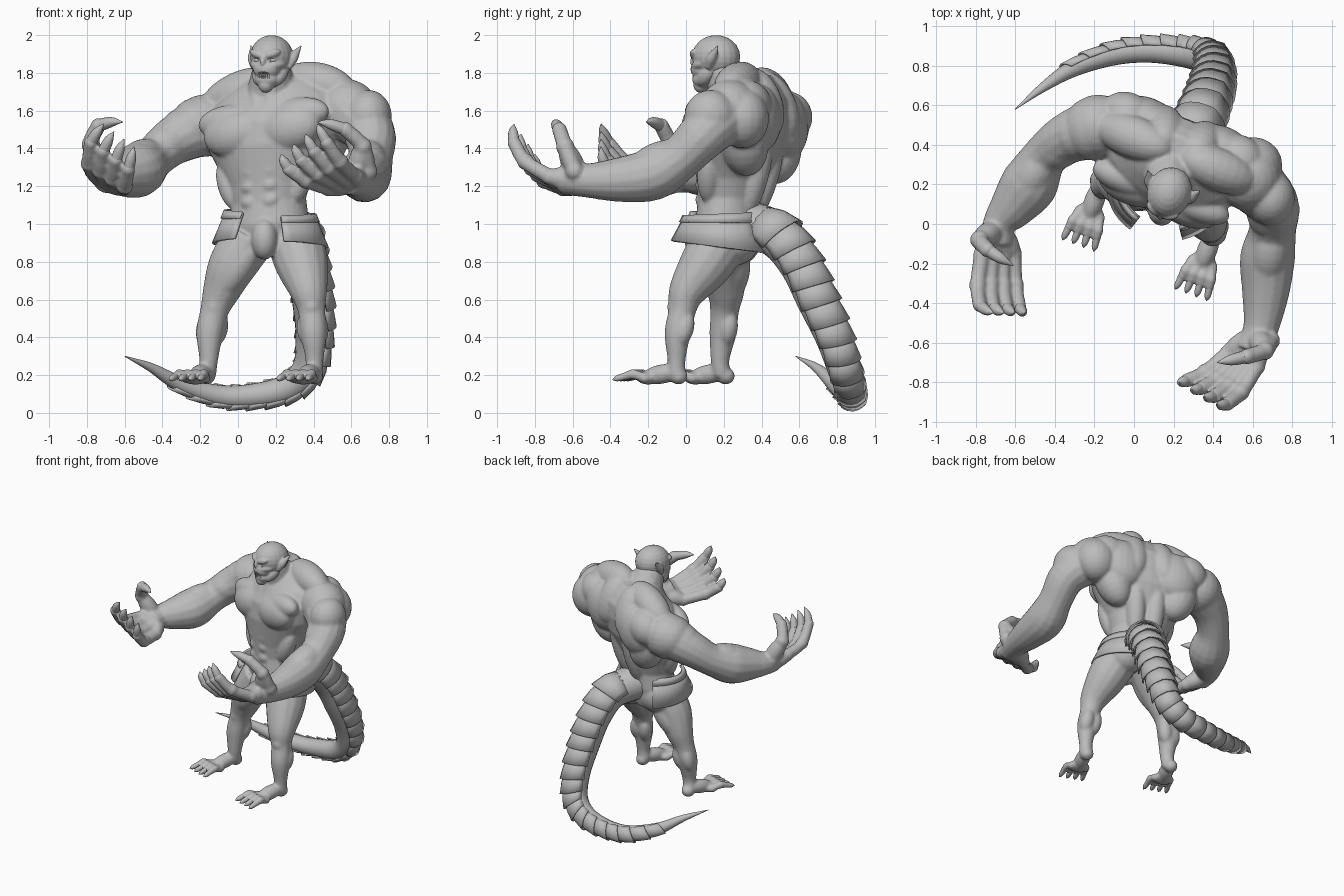
import bpy, bmesh, math
from mathutils import Vector, Matrix

cube = bpy.data.objects.get("Cube")
if cube:
    bpy.data.objects.remove(cube, do_unlink=True)

grey = bpy.data.materials.new("clay_grey")
grey.use_nodes = True
grey.diffuse_color = (0.5, 0.5, 0.5, 1)
grey.node_tree.nodes["Principled BSDF"].inputs["Base Color"].default_value = (0.5, 0.5, 0.5, 1)
WORLD = Matrix.Identity(4)


def finish(bm, name, voxel=None, thickness=None, smoothing=3, cutter=None):
    bmesh.ops.recalc_face_normals(bm, faces=bm.faces[:])
    mesh = bpy.data.meshes.new(name)
    bm.to_mesh(mesh)
    bm.free()
    mesh.materials.append(grey)
    mesh.shade_smooth()
    mesh.set_sharp_from_angle(angle=math.radians(45))
    obj = bpy.data.objects.new(name, mesh)
    bpy.context.collection.objects.link(obj)
    if voxel:
        remesh = obj.modifiers.new("fuse", 'REMESH')
        remesh.mode = 'VOXEL'
        remesh.voxel_size = voxel
        remesh.use_smooth_shade = True
    if cutter:
        obj.modifiers.new("hollows", 'BOOLEAN').object = cutter
    if voxel:
        relax = obj.modifiers.new("relax", 'SMOOTH')
        relax.factor = 0.5
        relax.iterations = smoothing
    if thickness:
        obj.modifiers.new("thickness", 'SOLIDIFY').thickness = thickness
    return obj


def frame(x, y, degrees, tilt=0.0):
    shear = Matrix.Identity(4)
    shear[2][0] = tilt
    return Matrix.Translation((x, y, 0)) @ Matrix.Rotation(math.radians(degrees), 4, 'Z') @ shear


def blob(bm, space, centre, radii, mirror=False):
    for side in ((1, -1) if mirror else (1,)):
        place = Matrix.Translation((centre[0] * side, centre[1], centre[2]))
        bmesh.ops.create_uvsphere(bm, u_segments=20, v_segments=12, radius=1,
                                  matrix=space @ place @ Matrix.Diagonal((*radii, 1)))


def muscle(bm, space, start, end, radius, mirror=False):
    for side in ((1, -1) if mirror else (1,)):
        flip = Vector((side, 1, 1))
        a, b = Vector(start) * flip, Vector(end) * flip
        turn = (b - a).to_track_quat('Z', 'Y').to_matrix().to_4x4()
        size = Matrix.Diagonal((radius, radius, (b - a).length / 2 + radius / 2, 1))
        bmesh.ops.create_uvsphere(bm, u_segments=18, v_segments=12, radius=1,
                                  matrix=space @ Matrix.Translation((a + b) / 2) @ turn @ size)


def skin(bm, rings, closed=True):
    rows = [[bm.verts.new(p) for p in ring] for ring in rings]
    count = len(rows[0])
    for low, high in zip(rows, rows[1:]):
        for i in range(count if closed else count - 1):
            j = (i + 1) % count
            bm.faces.new((low[i], low[j], high[j], high[i]))
    if closed:
        bm.faces.new(rows[0])
        bm.faces.new(rows[-1])


def flow(points, steps):
    # smooth path through (x, y, z, radius) points
    p = [Vector(q) for q in points]
    p = [p[0] * 2 - p[1]] + p + [p[-1] * 2 - p[-2]]
    path = []
    for a, b, c, d in zip(p, p[1:], p[2:], p[3:]):
        for k in range(steps):
            t = k / steps
            path.append(b + ((c - a) * t + (a * 2 - b * 5 + c * 4 - d) * t ** 2
                             + (b * 3 - a - c * 3 + d) * t ** 3) * 0.5)
    return path + [p[-2]]


def tube(bm, space, points, steps=4, sides=14):
    path = flow(points, steps)
    centres = [q.to_3d() for q in path]
    rings, normal = [], None
    for i, q in enumerate(path):
        along = (centres[min(i + 1, len(path) - 1)] - centres[max(i - 1, 0)]).normalized()
        normal = along.orthogonal() if normal is None else normal - along * normal.dot(along)
        normal.normalize()
        across = along.cross(normal)
        radius = max(q[3], 0.002)
        rings.append([space @ (centres[i] + (normal * math.cos(a) + across * math.sin(a)) * radius)
                      for a in (math.tau * k / sides for k in range(sides))])
    skin(bm, rings)


body, claws = bmesh.new(), bmesh.new()
CHEST = frame(0.19, 0.3, -21, 0.1)

# trunk: stacked ovals (height, half width, half depth, offset)
trunk = [(.84, .18, .13, -.08), (1, .22, .17, -.08), (1.12, .2, .165, -.07), (1.22, .23, .18, -.06),
         (1.32, .29, .21, -.04), (1.42, .35, .24, -.02), (1.55, .38, .245, 0), (1.66, .34, .21, .03),
         (1.73, .25, .16, .04), (1.79, .13, .11, .04)]
turns = [math.tau * k / 32 for k in range(32)]
skin(body, [[CHEST @ Vector((w * math.cos(t), y + d * math.sin(t), z)) for t in turns] for z, w, d, y in trunk])

# chest, belly and back muscles
blob(body, CHEST, (.15, -.17, 1.49), (.18, .1, .125), True)
blob(body, CHEST, (.2, -.15, 1.56), (.17, .08, .09), True)
for height in (1.12, 1.2, 1.28):
    blob(body, CHEST, (.055, -.2, height), (.052, .045, .042), True)
muscle(body, CHEST, (.17, -.13, 1.12), (.25, -.1, 1.33), .06, True)
muscle(body, CHEST, (.2, .1, 1.3), (.29, .1, 1.52), .13, True)
blob(body, CHEST, (.2, .17, 1.54), (.17, .11, .18), True)
blob(body, CHEST, (.3, .15, 1.6), (.14, .12, .13), True)
muscle(body, CHEST, (.06, .04, 1.05), (.08, .16, 1.45), .07, True)
muscle(body, CHEST, (.08, .06, 1.77), (.38, .06, 1.67), .11, True)
muscle(body, CHEST, (.09, .1, 1.76), (.12, .2, 1.5), .11, True)
tube(body, WORLD, [(.19, .31, 1.6, .18), (.18, .24, 1.73, .13), (.175, .17, 1.86, .09)])
muscle(body, CHEST, (.03, -.19, 1.62), (.09, -.05, 1.8), .03, True)

# pelvis and seat
for x, y in ((.06, .27), (.29, .26)):
    blob(body, WORLD, (x, y, .92), (.14, .13, .14))
blob(body, WORLD, (.14, .07, .92), (.07, .08, .11))

# arms
left_arm = [(.58, .23, 1.6, .16), (.7, .1, 1.48, .135), (.7, -.03, 1.35, .12), (.675, -.17, 1.265, .14),
            (.665, -.35, 1.235, .12), (.64, -.53, 1.23, .09), (.59, -.65, 1.24, .085)]
right_arm = [(-.18, .49, 1.52, .16), (-.34, .43, 1.44, .13), (-.45, .34, 1.35, .115), (-.53, .2, 1.285, .145),
             (-.62, .08, 1.26, .115), (-.68, 0, 1.25, .085), (-.69, -.1, 1.24, .08)]
for arm in (left_arm, right_arm):
    tube(body, WORLD, arm)
    shoulder, middle, elbow, bulge, lower = (Vector(p[:3]) for p in arm[:5])
    blob(body, WORLD, shoulder, (.165, .165, .165))
    muscle(body, WORLD, shoulder.lerp(middle, .3) + Vector((0, 0, .04)), middle, .13)
    muscle(body, WORLD, shoulder.lerp(middle, .6), elbow + Vector((0, 0, .03)), .11)
    muscle(body, WORLD, elbow, lower + Vector((0, 0, -.02)), .11)
    muscle(body, WORLD, elbow + Vector((0, 0, .03)), bulge.lerp(lower, .5) + Vector((0, 0, .04)), .1)
blob(body, WORLD, (.69, .13, 1.57), (.125, .14, .14))
blob(body, WORLD, (.6, .3, 1.56), (.15, .14, .16))
blob(body, WORLD, (-.22, .48, 1.52), (.14, .16, .15))


def digit(points, radius, place=WORLD):
    # fleshy digit followed by a hooked claw
    *flesh, tip = [place @ Vector(p) for p in points]
    tube(body, WORLD, [(*p, radius * (1 - i * .06)) for i, p in enumerate(flesh)])
    blob(body, WORLD, flesh[-1], [radius * .9] * 3)
    for knuckle in flesh[:-1]:
        blob(body, WORLD, knuckle, [radius * 1.1] * 3)
    bend = flesh[-1].lerp(tip, .5) + (flesh[-1] - flesh[-2]).normalized() * .012
    tube(claws, WORLD, [(*flesh[-1], radius * .75), (*bend, radius * .6), (*tip, .002)])


def hand(wrist, first, last, thumb):
    rows = [[Vector(a).lerp(Vector(b), k / 3) for a, b in zip(first, last)] for k in range(4)]
    for row in rows:
        digit(row, .041)
        muscle(body, WORLD, wrist, row[0], .06)
    digit(thumb, .045)
    muscle(body, WORLD, wrist, thumb[1], .06)


hand((.62, -.56, 1.23),
     [(.48, -.65, 1.19), (.36, -.75, 1.23), (.27, -.79, 1.29), (.23, -.8, 1.37)],
     [(.62, -.72, 1.25), (.54, -.85, 1.33), (.47, -.91, 1.43), (.42, -.91, 1.53)],
     [(.69, -.59, 1.28), (.66, -.64, 1.41), (.57, -.67, 1.5), (.42, -.7, 1.54)])
hand((-.69, -.02, 1.24),
     [(-.77, -.16, 1.28), (-.79, -.31, 1.32), (-.78, -.41, 1.43), (-.71, -.45, 1.53)],
     [(-.61, -.15, 1.19), (-.6, -.31, 1.2), (-.58, -.42, 1.29), (-.55, -.45, 1.41)],
     [(-.73, -.03, 1.28), (-.78, -.08, 1.42), (-.74, -.13, 1.52), (-.61, -.21, 1.54)])

# legs
left_leg = [(.3, .19, .92, .15), (.34, .1, .78, .14), (.375, .005, .64, .1), (.39, -.02, .54, .073),
            (.4, -.045, .42, .07), (.405, -.05, .28, .048), (.4, -.05, .2, .05)]
right_leg = [(.06, .21, .92, .14), (-.03, .2, .78, .13), (-.09, .21, .64, .1), (-.125, .205, .54, .076),
             (-.15, .195, .42, .072), (-.155, .18, .28, .05), (-.165, .19, .2, .05)]
for leg, x, y in ((left_leg, .4, -.05), (right_leg, -.17, .2)):
    tube(body, WORLD, leg)
    hip, thigh, low, knee, calf, ankle = (Vector(p[:3]) for p in leg[:6])
    muscle(body, WORLD, hip + Vector((.02, -.08, -.03)), low + Vector((0, -.035, 0)), .085)
    muscle(body, WORLD, hip + Vector((0, .06, -.05)), low + Vector((0, .03, 0)), .085)
    blob(body, WORLD, knee + Vector((0, -.04, .02)), (.045, .04, .05))
    for shift in (-.035, .035):
        muscle(body, WORLD, knee + Vector((shift, .03, -.03)), calf + Vector((shift, .02, -.04)), .05)
    # foot with splayed clawed toes
    foot = frame(x, y, -20)
    blob(body, foot, (0, .01, .195), (.048, .05, .045))
    muscle(body, foot, (0, 0, .22), (0, -.17, .19), .052)
    blob(body, foot, (0, -.16, .185), (.078, .06, .035))
    for k in (-1.5, -.5, .5, 1.5):
        digit([(k * .036, -.16, .185), (k * .046, -.22, .205), (k * .05, -.26, .195), (k * .056, -.33, .175)],
              .026, foot)

finish(body, "body", voxel=.0095, smoothing=8)
finish(claws, "claws")

# head with carved eye sockets and mouth
HEAD = frame(.175, .15, -21)
skull, hollows, eyes, teeth = (bmesh.new() for _ in range(4))
blob(skull, HEAD, (0, .01, 1.885), (.113, .13, .115))
blob(skull, HEAD, (0, -.06, 1.82), (.075, .07, .06))
blob(skull, HEAD, (0, -.055, 1.765), (.068, .065, .05))
muscle(skull, HEAD, (0, -.07, 1.765), (0, -.08, 1.715), .042)
muscle(skull, HEAD, (.07, .01, 1.82), (.04, -.06, 1.75), .04, True)
muscle(skull, HEAD, (.015, -.112, 1.89), (.075, -.085, 1.912), .022, True)
muscle(skull, HEAD, (.04, -.1, 1.835), (.085, -.04, 1.85), .024, True)
muscle(skull, HEAD, (0, -.115, 1.89), (0, -.125, 1.845), .015)
for side in (1, -1):
    tube(skull, HEAD, [(.095 * side, .0, 1.825, .018), (.112 * side, .025, 1.875, .028),
                       (.128 * side, .055, 1.915, .016), (.143 * side, .075, 1.945, .003)])
blob(hollows, HEAD, (.045, -.125, 1.868), (.026, .03, .015), True)
blob(hollows, HEAD, (0, -.135, 1.79), (.042, .04, .016))
blob(eyes, HEAD, (.045, -.088, 1.868), (.02, .016, .015), True)
for k in range(-3, 4):
    for root, tip in ((1.808, 1.788), (1.77, 1.79)):
        y = -.118 + abs(k) * .004
        tube(teeth, HEAD, [(k * .011, y, root, .006), (k * .011, y - .004, tip, .001)], 2, 6)
cutter = finish(hollows, "face_hollows")
cutter.hide_render = True
cutter.display_type = 'WIRE'
finish(skull, "head", voxel=.006, smoothing=3, cutter=cutter)
finish(eyes, "eyes")
finish(teeth, "teeth")

# hip guards: flared plates with a raised upper band
guards = bmesh.new()
for side, lift, front in ((1, 0, -76), (-1, .02, -52)):
    arc = [math.radians(front + k * (56 - front) / 16) for k in range(17)]
    for low, high, grow in ((.88, 1.05, 0), (1.01, 1.055, .01)):
        rings = []
        for z in (low, high):
            flare = (1.055 - z) * .42 + grow
            rings.append([(.17 + side * (.235 + flare) * math.cos(a), .19 + (.205 + flare) * math.sin(a),
                           z + lift - (1.02 - z) * .25 * math.sin(a)) for a in arc])
        skin(guards, rings, closed=False)
finish(guards, "hip_guards", thickness=.016)

# tail and its overlapping scutes
course = [(.2, .32, 1, .13), (.31, .48, .94, .12), (.36, .6, .79, .11), (.39, .69, .6, .105),
          (.4, .78, .4, .095), (.37, .835, .23, .085), (.26, .865, .13, .075), (.08, .88, .09, .065),
          (-.1, .86, .09, .058), (-.3, .79, .15, .044), (-.46, .69, .24, .024), (-.6, .58, .3, .002)]
tail, scutes = bmesh.new(), bmesh.new()
tube(tail, WORLD, course, 6, 18)
finish(tail, "tail")
path = flow(course, 6)
hub = Vector((.1, .35, .45))
for start in range(3, 52, 3):
    rings = []
    for step, swell in ((0, .97), (2, 1.1), (4, 1.24)):
        q = path[start + step]
        here = q.to_3d()
        along = (path[start + step + 1] - path[start + step - 1]).to_3d().normalized()
        out = here - hub
        out = (out - along * out.dot(along)).normalized()
        across = along.cross(out)
        ring = []
        for k in range(-6, 7):
            a = math.radians(k * 17)
            ridge = swell + (.07 * step / 4 if k == 0 else 0)
            push = along * (.02 * step / 4 * math.cos(a))
            ring.append(here + (out * math.cos(a) + across * math.sin(a)) * q[3] * ridge + push)
        rings.append(ring)
    skin(scutes, rings, closed=False)
finish(scutes, "tail_scutes", thickness=.01)
